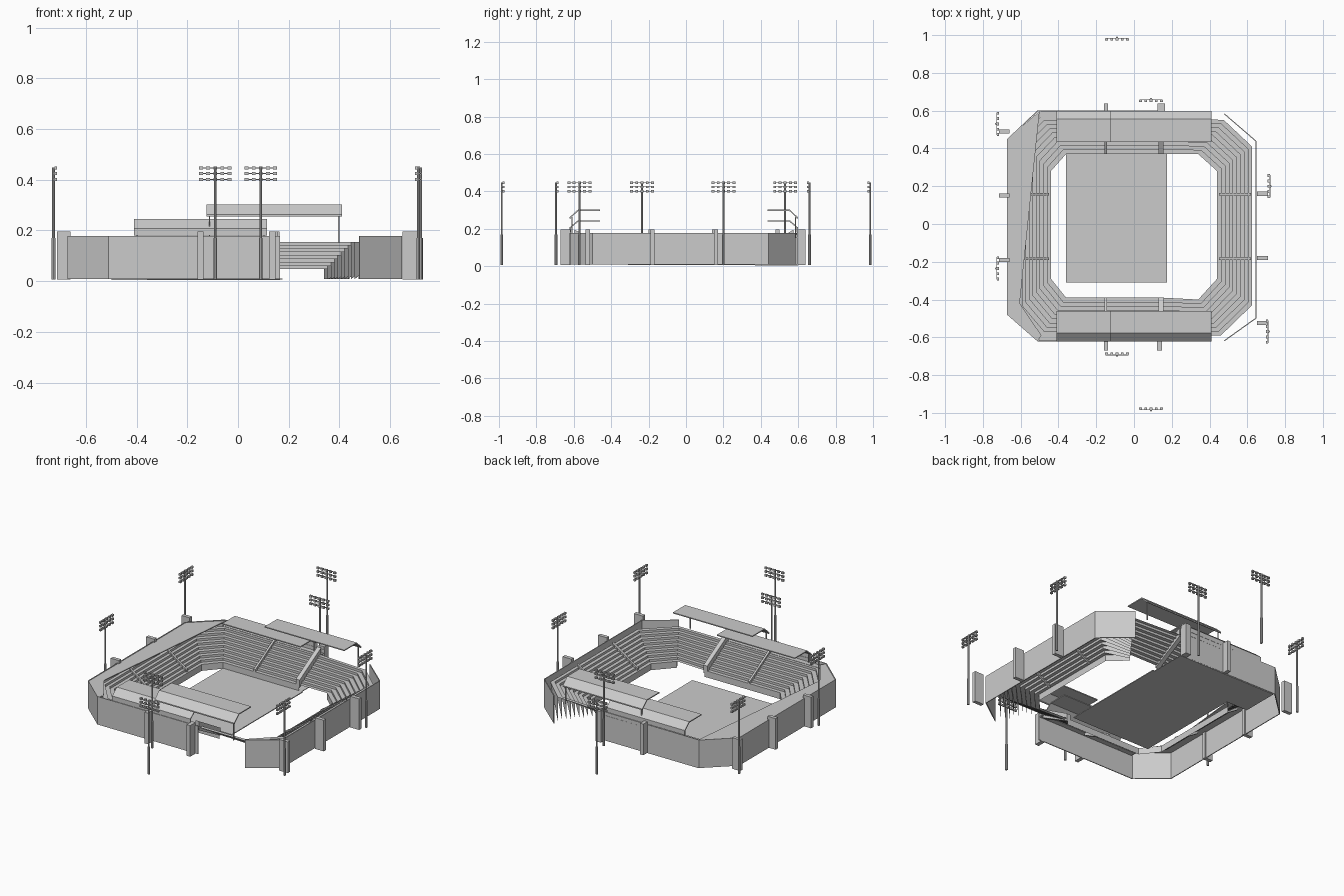
import bpy, math
from mathutils import Vector

if "Cube" in bpy.data.objects:
    bpy.data.objects.remove(bpy.data.objects["Cube"])


def mesh(name, verts, faces):
    me = bpy.data.meshes.new(name)
    me.from_pydata([tuple(v) for v in verts], [], faces)
    me.update()
    ob = bpy.data.objects.new(name, me)
    bpy.context.collection.objects.link(ob)
    return ob


BOX = [(0, 3, 2, 1), (4, 5, 6, 7), (0, 1, 5, 4), (1, 2, 6, 5), (2, 3, 7, 6), (3, 0, 4, 7)]


def box_data(x0, x1, y0, y1, z0, z1):
    return [(x, y, z) for z in (z0, z1) for x, y in ((x0, y0), (x1, y0), (x1, y1), (x0, y1))]


def box(name, *b):
    return mesh(name, box_data(*b), BOX)


def prism(name, poly, offset):
    """Closed prism: polygon swept along an offset vector."""
    n, o = len(poly), Vector(offset)
    v = [Vector(p) for p in poly]
    faces = [tuple(range(n))[::-1], tuple(range(n, 2 * n))]
    faces += [(i, (i + 1) % n, n + (i + 1) % n, n + i) for i in range(n)]
    return mesh(name, v + [p + o for p in v], faces)


# Seating bowl: stepped rows between an inner and an outer ring
INNER = [(.44, -.29), (.44, .28), (.34, .37), (.15, .37), (-.36, .37),
         (-.44, .28), (-.44, -.29), (-.36, -.39), (.15, -.39), (.34, -.40)]
OUTER = [(.625, -.43), (.625, .41), (.476, .55), (.15, .57), (-.49, .57),
         (-.61, .45), (-.61, -.45), (-.49, -.59), (.15, -.59), (.46, -.59)]
ROWS, Z0, DZ = 9, .047, .0135
OPEN = (2, 8)


def ring(i):
    t = i / ROWS
    return [(a[0] + (b[0] - a[0]) * t, a[1] + (b[1] - a[1]) * t) for a, b in zip(INNER, OUTER)]


verts, faces = [], []


def face(*pts):
    k = len(verts)
    verts.extend(pts)
    faces.append(tuple(range(k, k + len(pts))))


for i in range(ROWS):
    a, b, z = ring(i), ring(i + 1), Z0 + i * DZ
    for s in range(10):
        e = (s + 1) % 10
        face((*a[s], z), (*b[s], z), (*b[e], z), (*a[e], z))
        if i or s not in OPEN:
            low = z - DZ if i else .008
            face((*a[s], low), (*a[s], z), (*a[e], z), (*a[e], low))
mesh("seating_rows", verts, faces)

# Fins hanging below the two broken corners
verts, faces = [], []
for i in range(ROWS + 1):
    r, z = ring(i), Z0 + max(i - 1, 0) * DZ
    for p, q in ((r[9], r[0]), (r[2], r[1])):
        face((*p, z), (*p, .008), (*q, z))
mesh("corner_fins", verts, faces)

# Outer wall panels, open on part of the front and back
WALLS = [[(.48, -.62), (.648, -.50), (.648, .44), (.48, .585)],
         [(.165, .598), (-.51, .602), (-.672, .45), (-.672, -.48), (-.51, -.622), (.165, -.622)]]
for k, path in enumerate(WALLS):
    for j, (p, q) in enumerate(zip(path, path[1:])):
        d = (Vector(q) - Vector(p)).normalized() * .005
        poly = [(*p, .008), (*q, .008), (*q, .178), (*p, .178)]
        prism(f"outer_wall_{k}_{j}", poly, (-d.y, d.x, 0))

# Upper walkway decks
prism("west_deck", [(-.67, -.48, .17), (-.51, -.62, .17), (-.49, -.59, .17), (-.605, -.42, .17),
                    (-.50, .598, .17), (-.67, .45, .17)], (0, 0, .005))
box("north_deck", -.5, .16, .565, .6, .152, .157)
box("south_deck", -.5, .16, -.62, -.585, .152, .157)

# Playing field and the floor under the back stand
box("field", -.36, .175, -.31, .37, .006, .011)
box("back_floor", -.5, .165, .37, .598, .004, .008)

# Sloped aisle slabs and wider stand-end parapets
for side, yi, yo in ((1, .37, .575), (-1, -.39, -.595)):
    for nm, x, w, h in (("aisle", -.155, .012, .012), ("end_parapet", .13, .026, .03)):
        prism(f"{nm}_{side}", [(x, yi, .03), (x, yo, .14), (x, yo, .165 + h), (x, yi, .047 + h)], (w, 0, 0))
for xi, xo in ((.45, .62), (-.45, -.61)):
    for y in (.15, -.19):
        prism("side_aisle", [(xi, y, .04), (xo, y, .14), (xo, y, .17), (xi, y, .06)], (0, .013, 0))

# Buttress piers around the outside
for x0, x1 in ((-.16, -.137), (.125, .163)):
    box("back_pier", x0, x1, .595, .638, .006, .195)
for x0, x1 in ((-.16, -.137), (.123, .148)):
    box("front_pier", x0, x1, -.67, -.618, .006, .195)
for y in (.15, -.19, .49):
    box("west_pier", -.715, -.66, y - .011, y + .011, .006, .195)
for y in (.16, -.18, -.525):
    box("east_pier", .65, .71, y - .011, y + .011, .006, .195)

# Overlapping roofs with a bent-down rear edge, and their posts
for side, yf, yb, ye in ((1, .435, .555, .598), (-1, -.46, -.578, -.622)):
    for nm, x0, x1, z, drop, tail in (("low", -.41, .115, .245, .037, .18), ("high", -.125, .41, .302, .04, .255)):
        t = .006
        poly = [(x0, yf, z), (x0, yb, z), (x0, ye, z - drop), (x0, ye, tail),
                (x0, ye - side * t, tail), (x0, ye - side * t, z - drop - t / 2),
                (x0, yb - side * t / 2, z - t), (x0, yf, z - t)]
        prism(f"{nm}_roof_{side}", poly, (x1 - x0, 0, 0))
        for x in (x0 + .01, x1 - .015):
            y = ye - side * .012
            box(f"{nm}_roof_post", x, x + .005, y - .003, y + .003, .15, z - drop)

# Floodlight masts: two-part pole, three bars with five lamps each
MASTS = [(-.09, .985, 0), (.09, .66, 0), (-.09, -.695, 180), (.09, -.985, 180),
         (-.728, .53, 90), (-.728, -.235, 90), (.722, .20, -90), (.712, -.57, -90)]


def pole(r, z0, z1, n=8):
    v = [(r * math.cos(2 * math.pi * k / n), r * math.sin(2 * math.pi * k / n), z)
         for z in (z0, z1) for k in range(n)]
    f = [(k, (k + 1) % n, n + (k + 1) % n, n + k) for k in range(n)]
    return v, f + [tuple(range(n))[::-1], tuple(range(n, 2 * n))]


parts = [pole(.007, .006, .17), pole(.005, .17, .448)]
for z in (.401, .424, .446):
    parts.append((box_data(-.06, .06, -.004, 0, z - .002, z + .002), BOX))
    for k in range(5):
        x = -.056 + .028 * k
        parts.append((box_data(x - .0075, x + .0075, -.014, -.003, z - .006, z + .006), BOX))
for n, (mx, my, ang) in enumerate(MASTS):
    verts, faces = [], []
    for v, f in parts:
        k = len(verts)
        verts += v
        faces += [tuple(i + k for i in q) for q in f]
    ob = mesh(f"floodlight_mast_{n}", verts, faces)
    ob.location = (mx, my, 0)
    ob.rotation_euler = (0, 0, math.radians(ang))
